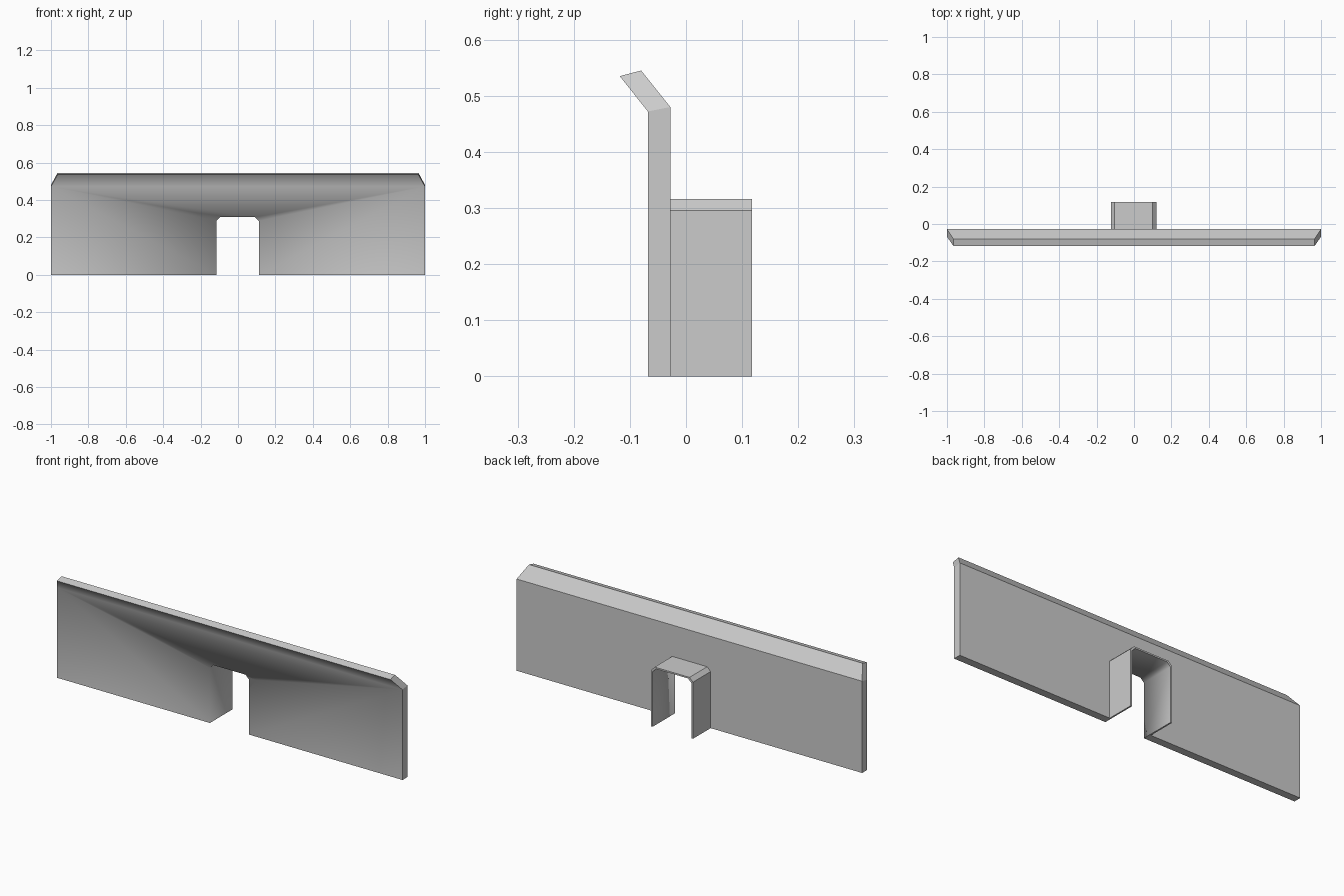
import bpy
import bmesh

cube = bpy.data.objects.get("Cube")
if cube:
    bpy.data.objects.remove(cube, do_unlink=True)

# Plain grey finish
grey = bpy.data.materials.new("light grey")
grey.use_nodes = True
colour = (0.6, 0.6, 0.6, 1)
grey.diffuse_color = colour
grey.node_tree.nodes["Principled BSDF"].inputs["Base Color"].default_value = colour

FRONT, BACK, HOOD_END = -0.068, -0.028, 0.118
CENTRE = -0.002

bm = bmesh.new()


def arch(y, half, top, cut=0.02):
    """Chamfered doorway outline, from the foot at -x to the foot at +x."""
    side = [(-half, 0), (-half, top - cut), (-half + cut, top)]
    outline = side + [(-x, z) for x, z in reversed(side)]
    return [bm.verts.new((CENTRE + x, y, z)) for x, z in outline]


def pair(half, y, z):
    """Matching points at the -x and +x ends of the wall."""
    return [bm.verts.new((s * half, y, z)) for s in (-1, 1)]


def strip(a, b, smooth=False):
    """Faces joining two rows of points."""
    for i in range(len(a) - 1):
        bm.faces.new((a[i], a[i + 1], b[i + 1], b[i])).smooth = smooth


# Doorway lining, running through the wall to the end of the hood
inner_front = arch(FRONT, 0.113, 0.308)
inner_end = arch(HOOD_END, 0.113, 0.308)
outer_end = arch(HOOD_END, 0.121, 0.316)
outer_wall = arch(BACK, 0.121, 0.316)
strip(inner_front, inner_end, True)
strip(inner_end, outer_end)
strip(outer_end, outer_wall)

# Wall corners and the forward-leaning lip
foot_f, foot_b = pair(1, FRONT, 0), pair(1, BACK, 0)
fold_f, fold_b = pair(1, FRONT, 0.472), pair(1, BACK, 0.48)
lip_f, lip_b = pair(0.965, -0.118, 0.535), pair(0.965, -0.08, 0.545)
strip(fold_f, lip_f, True)
strip(lip_f, lip_b)
strip(lip_b, fold_b)

# Front and back wall faces around the doorway
for foot, door, fold, smooth in ((foot_f, inner_front, fold_f, True),
                                 (foot_b, outer_wall, fold_b, False)):
    face = bm.faces.new([foot[0], *door, foot[1], fold[1], fold[0]])
    face.smooth = smooth

# Ends and undersides on both sides
for i, k in ((0, 0), (1, -1)):
    strip([foot_f[i], fold_f[i], lip_f[i]], [foot_b[i], fold_b[i], lip_b[i]])
    bm.faces.new((foot_f[i], inner_front[k], outer_wall[k], foot_b[i]))
    bm.faces.new((inner_front[k], inner_end[k], outer_end[k], outer_wall[k]))

bmesh.ops.recalc_face_normals(bm, faces=bm.faces[:])

# Only the front surfaces blend together; every other edge stays crisp
for edge in bm.edges:
    edge.smooth = all(f.smooth for f in edge.link_faces)

mesh = bpy.data.meshes.new("wall_with_doorway")
bm.to_mesh(mesh)
bm.free()
mesh.materials.append(grey)
wall = bpy.data.objects.new("wall_with_doorway", mesh)
bpy.context.collection.objects.link(wall)
